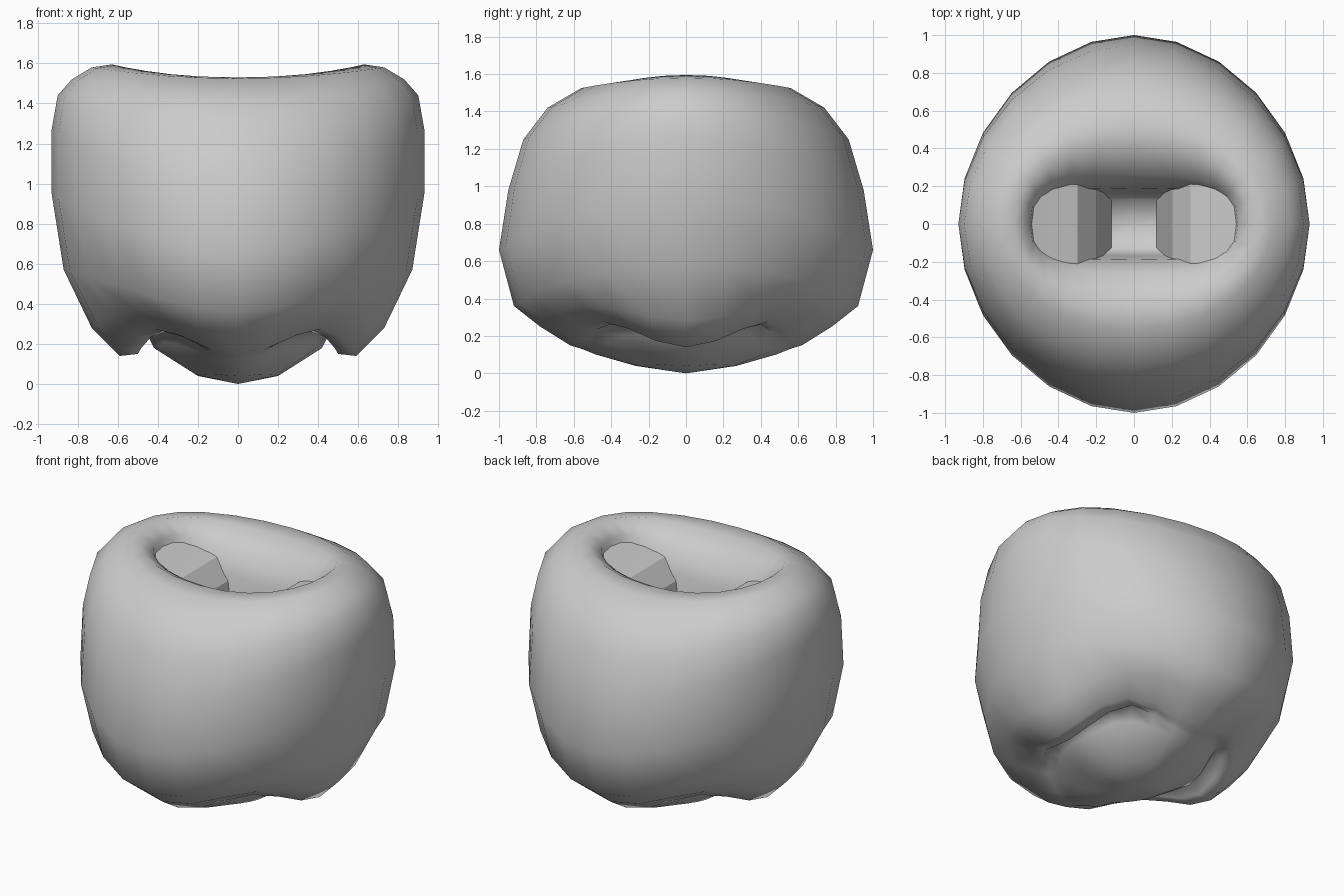
import bpy
import bmesh
from math import cos, sin, pi, copysign

cube = bpy.data.objects.get("Cube")
if cube:
    bpy.data.objects.remove(cube, do_unlink=True)

grey = bpy.data.materials.new("plain grey")
grey.use_nodes = True
COLOUR = (0.6, 0.6, 0.6, 1)
grey.diffuse_color = COLOUR
grey.node_tree.nodes["Principled BSDF"].inputs["Base Color"].default_value = COLOUR


def finish(bm, name, angle):
    """Turn a bmesh into a smooth shaded grey object."""
    mesh = bpy.data.meshes.new(name)
    bm.to_mesh(mesh)
    bm.free()
    mesh.materials.append(grey)
    obj = bpy.data.objects.new(name, mesh)
    bpy.context.collection.objects.link(obj)
    bpy.ops.object.select_all(action='DESELECT')
    obj.select_set(True)
    bpy.context.view_layer.objects.active = obj
    bpy.ops.object.shade_smooth_by_angle(angle=angle)
    return obj


def power(value, p):
    return copysign(abs(value) ** p, value)


# Padded body: side profile (radius, height), front profile (radius, height),
# roundness of the ring, lift at the diagonals
RINGS = [
    (.30, .90, .13, .90, .7, 0),       # cavity floor
    (.50, 1.2, .17, 1.1, .65, 0),
    (.53, 1.40, .19, 1.3, .65, 0),
    (.55, 1.52, .26, 1.44, .7, 0),     # waist opening
    (.63, 1.595, .42, 1.53, .9, 0),    # rim crest
    (.73, 1.58, .56, 1.525, 1, 0),
    (.83, 1.52, .74, 1.42, 1.05, 0),
    (.90, 1.44, .87, 1.25, 1.05, 0),
    (.93, 1.27, .95, .98, 1.05, 0),
    (.93, .95, 1.0, .66, 1.05, 0),
    (.87, .57, .92, .36, 1.05, .03),
    (.73, .28, .78, .25, 1, .10),
    (.59, .14, .62, .15, 1, .13),      # leg lip
    (.50, .15, .57, .135, 1, .12),
    (.47, .28, .53, .12, 1, .08),      # leg groove
    (.42, .18, .48, .10, 1, .06),
    (.20, .04, .27, .04, 1, .01),
]
SIDES = 24

bm = bmesh.new()
loops = []
for xr, xz, yr, yz, p, lift in RINGS:
    loop = []
    for i in range(SIDES):
        c, s = cos(2 * pi * i / SIDES), sin(2 * pi * i / SIDES)
        z = xz * c * c + yz * s * s + lift * (2 * c * s) ** 2
        loop.append(bm.verts.new((xr * power(c, p), yr * power(s, p), z)))
    loops.append(loop)
for upper, lower in zip(loops, loops[1:]):
    for i in range(SIDES):
        j = (i + 1) % SIDES
        bm.faces.new((upper[i], upper[j], lower[j], lower[i]))
for loop, z in ((loops[0], .9), (loops[-1], 0)):
    centre = bm.verts.new((0, 0, z))
    for i in range(SIDES):
        bm.faces.new((loop[i], loop[(i + 1) % SIDES], centre))
bmesh.ops.recalc_face_normals(bm, faces=bm.faces)
finish(bm, "padded_body", pi)

# Inner flaps sloping from the waist opening down to the cavity floor
FLAP = [(.56, 1.48, .17), (.45, 1.44, .23), (.30, 1.39, .25),
        (.20, 1.27, .24), (.12, .90, .15)]
for side, name in ((1, "left_inner_flap"), (-1, "right_inner_flap")):
    bm = bmesh.new()
    rows = [[bm.verts.new((side * x, sign * w, z)) for sign in (-side, side)]
            for x, z, w in FLAP]
    for a, b in zip(rows, rows[1:]):
        bm.faces.new((a[0], a[1], b[1], b[0]))
    bm.normal_update()
    if bm.faces[:][0].normal.z < 0:
        bmesh.ops.reverse_faces(bm, faces=bm.faces[:])
    finish(bm, name, pi / 8)
